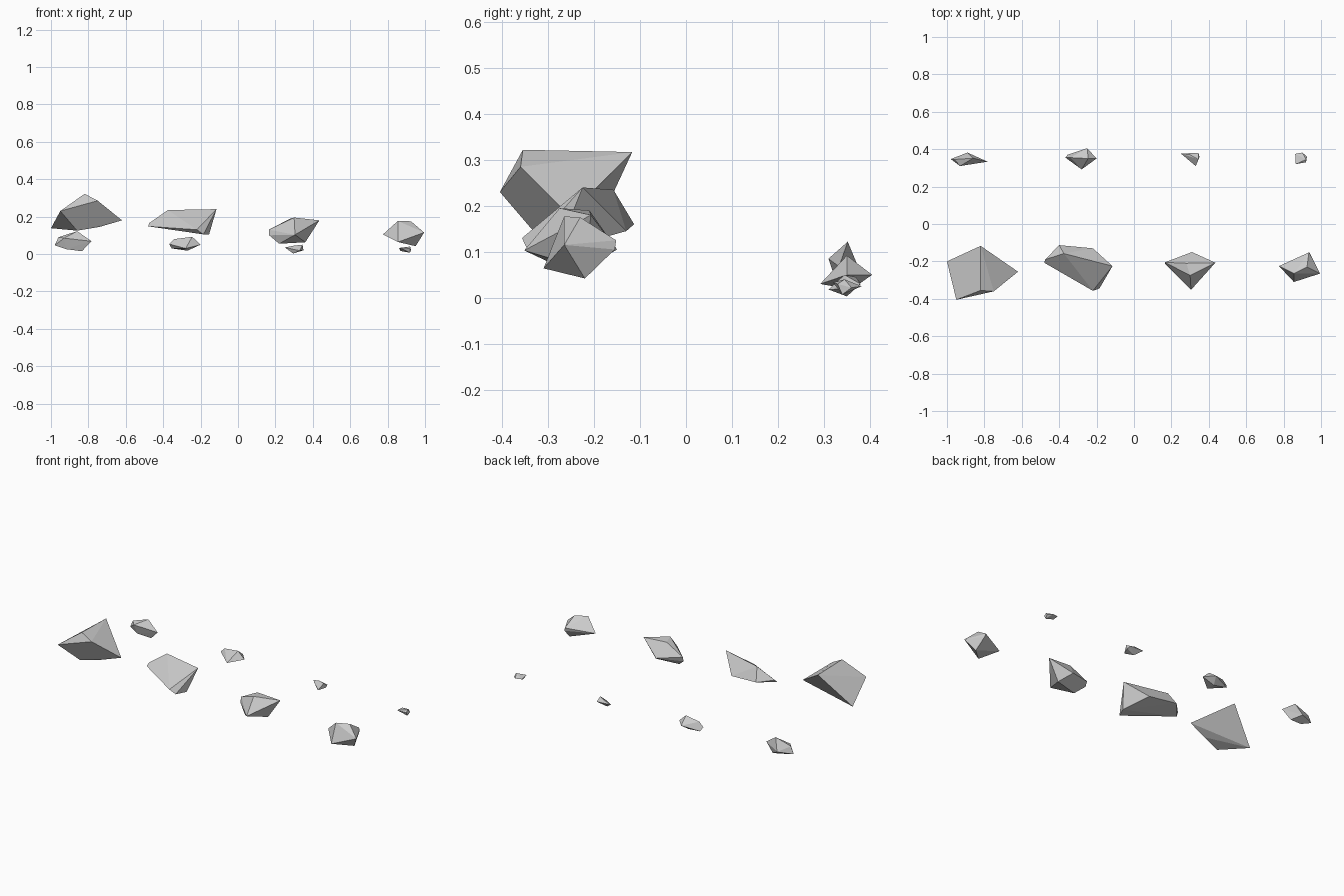
import bpy, bmesh


def rock(name, *corners):
    """Faceted stone: the convex hull of a few corner points."""
    bm = bmesh.new()
    for c in corners:
        bm.verts.new(c)
    res = bmesh.ops.convex_hull(bm, input=bm.verts[:])
    loose = [v for v in bm.verts if not v.link_faces]
    bmesh.ops.delete(bm, geom=loose, context='VERTS')
    bmesh.ops.recalc_face_normals(bm, faces=bm.faces[:])
    mesh = bpy.data.meshes.new(name)
    bm.to_mesh(mesh)
    bm.free()
    obj = bpy.data.objects.new(name, mesh)
    bpy.context.collection.objects.link(obj)
    return obj


# Front row, large stones from left to right
rock("boulder",
     (-.82, -.355, .322), (-.82, -.117, .317), (-.95, -.405, .23),
     (-.75, -.36, .285), (-.62, -.255, .18), (-1, -.2, .138),
     (-.86, -.315, .125), (-.74, -.28, .145))
rock("long_stone",
     (-.375, -.158, .235), (-.115, -.225, .24), (-.4, -.113, .16),
     (-.22, -.13, .145), (-.48, -.207, .148), (-.475, -.19, .165),
     (-.22, -.357, .13), (-.155, -.28, .103), (-.185, -.345, .105))
rock("wedge_stone",
     (.3, -.275, .195), (.435, -.207, .18), (.28, -.21, .19),
     (.165, -.205, .13), (.167, -.215, .1), (.305, -.352, .103),
     (.31, -.15, .105), (.22, -.25, .055), (.36, -.22, .063))
rock("round_stone",
     (.775, -.225, .105), (.855, -.265, .177), (.925, -.23, .175),
     (.935, -.152, .125), (.995, -.265, .115), (.855, -.31, .064),
     (.95, -.22, .042), (.94, -.155, .105))

# Back row, small stones from left to right
rock("pointed_pebble",
     (-.86, .352, .122), (-.96, .345, .09), (-.98, .347, .047),
     (-.783, .333, .068), (-.835, .345, .015), (-.93, .31, .085),
     (-.89, .382, .05), (-.92, .33, .026))
rock("broad_pebble",
     (-.367, .355, .053), (-.355, .37, .03), (-.25, .405, .05),
     (-.2, .35, .05), (-.28, .292, .03), (-.34, .355, .08),
     (-.245, .35, .092), (-.27, .36, .018))
rock("small_pebble",
     (.25, .377, .035), (.345, .345, .05), (.35, .36, .02),
     (.295, .35, .003), (.33, .31, .018), (.345, .38, .03),
     (.3, .37, .045))
rock("flat_chip",
     (.862, .375, .028), (.865, .32, .033), (.9, .382, .025),
     (.925, .36, .022), (.92, .33, .03), (.92, .345, .04),
     (.92, .34, .007), (.87, .35, .016))
